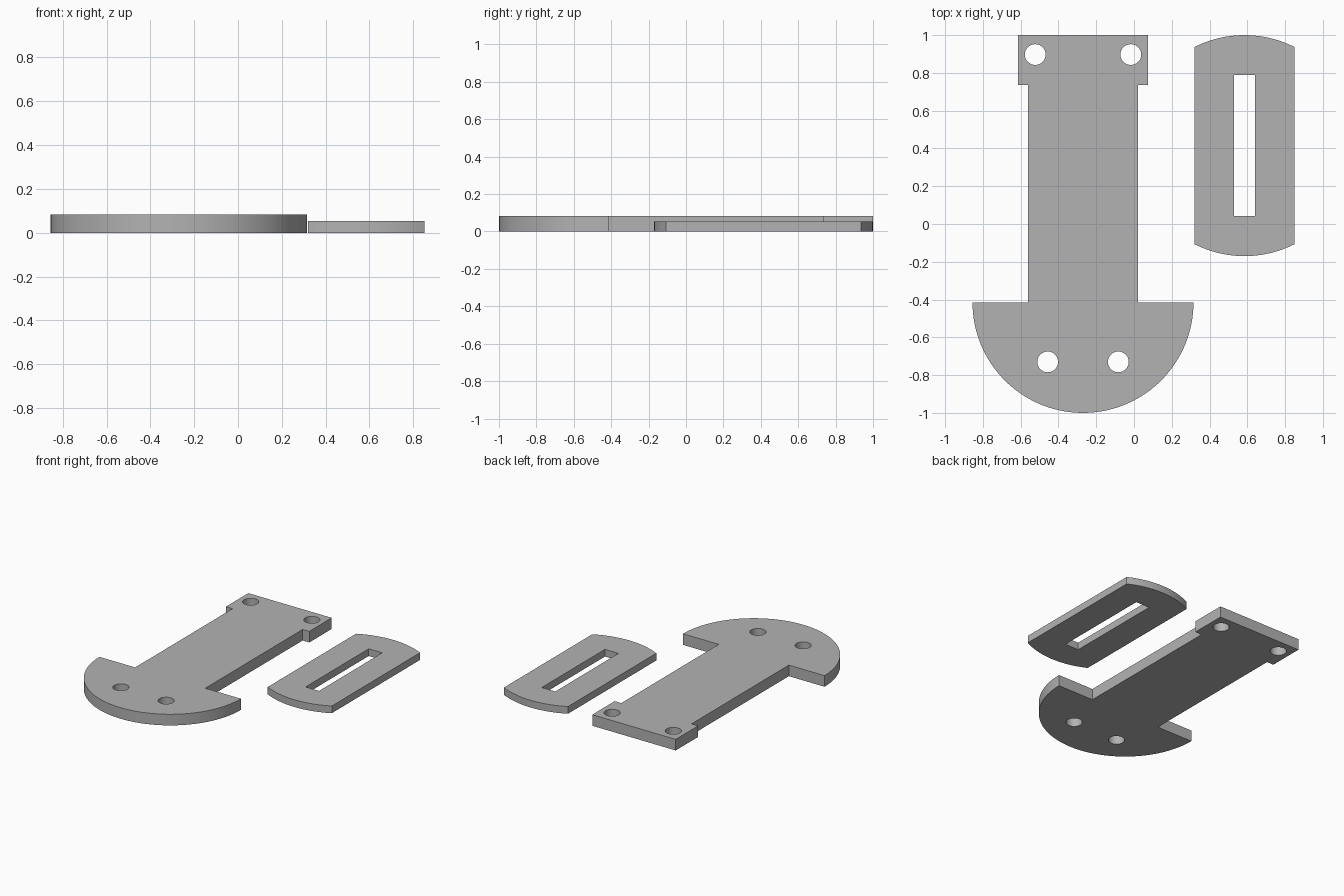
import bpy, bmesh
from math import sin, cos, pi, asin

cube = bpy.data.objects.get("Cube")
if cube:
    bpy.data.objects.remove(cube, do_unlink=True)

grey = bpy.data.materials.new("plain grey")
grey.use_nodes = True
colour = (0.45, 0.45, 0.45, 1)
grey.diffuse_color = colour
grey.node_tree.nodes["Principled BSDF"].inputs["Base Color"].default_value = colour


def arc(cx, cy, r, start, end, steps):
    return [(cx + r * cos(start + (end - start) * i / steps),
             cy + r * sin(start + (end - start) * i / steps)) for i in range(steps + 1)]


def hole(cx, cy, r=0.055):
    return arc(cx, cy, r, 0, 2 * pi, 40)[:-1]


def plate(name, loops, thickness):
    """Fill an outline with openings and extrude it upward."""
    bm = bmesh.new()
    edges = []
    for loop in loops:
        verts = [bm.verts.new((x, y, 0)) for x, y in loop]
        edges += [bm.edges.new((a, b)) for a, b in zip(verts, verts[1:] + verts[:1])]
    bmesh.ops.triangle_fill(bm, edges=edges, use_beauty=True, normal=(0, 0, 1))
    top = bmesh.ops.extrude_face_region(bm, geom=bm.faces[:], use_keep_orig=True)
    moved = [v for v in top["geom"] if isinstance(v, bmesh.types.BMVert)]
    bmesh.ops.translate(bm, verts=moved, vec=(0, 0, thickness))
    bmesh.ops.recalc_face_normals(bm, faces=bm.faces[:])
    mesh = bpy.data.meshes.new(name)
    bm.to_mesh(mesh)
    bm.free()
    mesh.materials.append(grey)
    obj = bpy.data.objects.new(name, mesh)
    bpy.context.collection.objects.link(obj)
    bpy.ops.object.select_all(action="DESELECT")
    obj.select_set(True)
    bpy.context.view_layer.objects.active = obj
    bpy.ops.object.shade_smooth_by_angle(angle=pi / 6)


R = 0.585

# Main plate: half-round foot, straight stem and wider head tab
cx, base, shoulder = -0.27, -0.415, 0.735
stem, head = 0.29, 0.345
outline = arc(cx, base, R, pi, 2 * pi, 80)
outline += [(cx + stem, base), (cx + stem, shoulder), (cx + head, shoulder), (cx + head, 1),
            (cx - head, 1), (cx - head, shoulder), (cx - stem, shoulder), (cx - stem, base)]
holes = [hole(cx + s * dx, y) for dx, y in ((0.253, 0.897), (0.187, -0.73)) for s in (-1, 1)]
plate("stem_plate", [outline] + holes, 0.083)

# Slotted plate: straight sides, ends cut from one circle
sx, sy, half = 0.585, 0.415, 0.265
a = asin(half / R)
outline = (arc(sx, sy, R, pi / 2 - a, pi / 2 + a, 24)
           + arc(sx, sy, R, 1.5 * pi - a, 1.5 * pi + a, 24))
slot = [(sx + i * 0.056, sy + j * 0.373) for i, j in ((-1, -1), (1, -1), (1, 1), (-1, 1))]
plate("slotted_plate", [outline, slot], 0.054)
